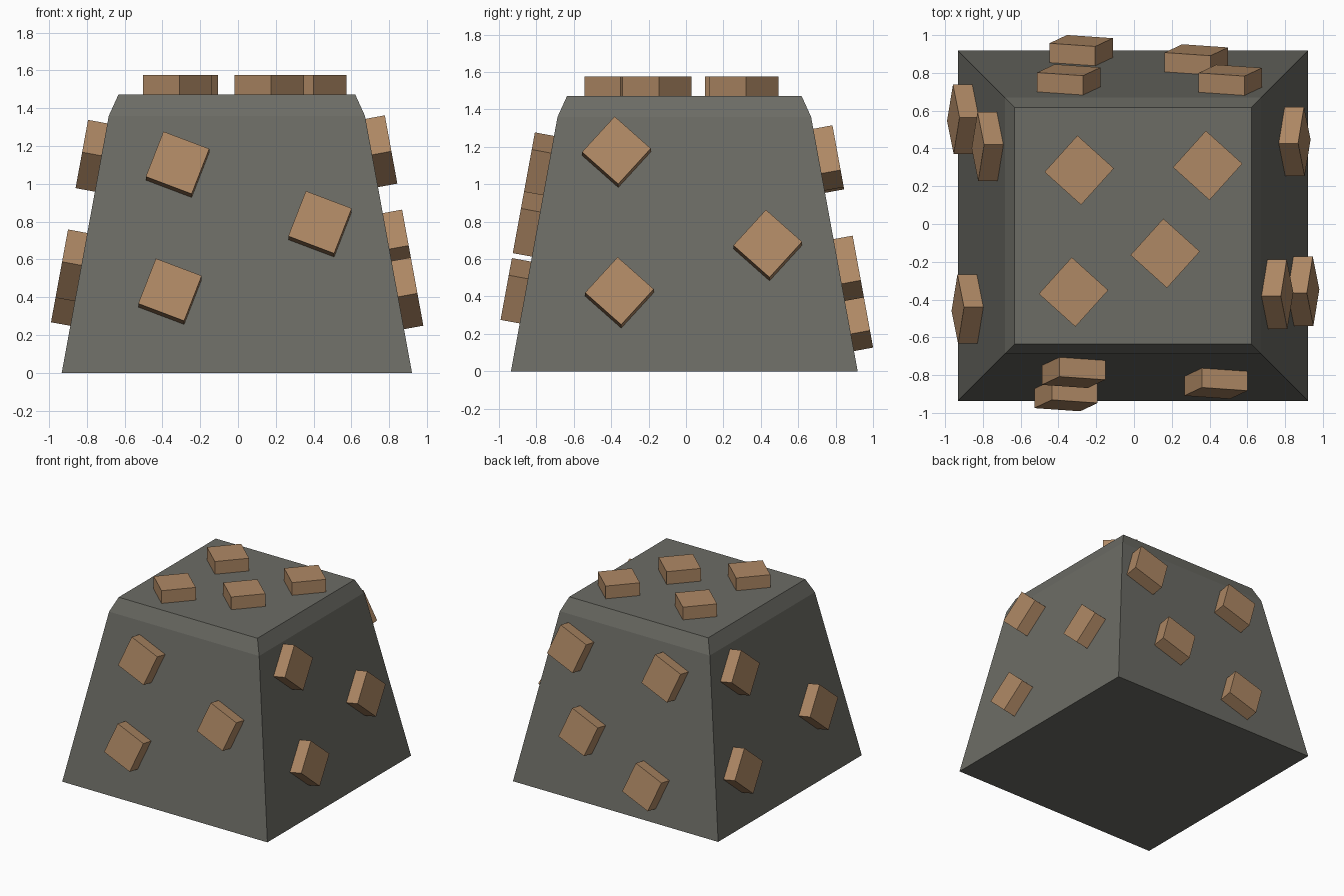
import bpy, bmesh
from math import radians, atan, sin, pi
from mathutils import Matrix, Vector

if "Cube" in bpy.data.objects:
    bpy.data.objects.remove(bpy.data.objects["Cube"])

CX, CY = -0.006, -0.009
BASE, SHOULDER, TOP = 0.927, 0.678, 0.627      # half widths
Z_SHOULDER, Z_TOP = 1.36, 1.472
SLOPE = (BASE - SHOULDER) / Z_SHOULDER
TILT = atan(SLOPE)
SIDE, OUT, SUNK = 0.26, 0.104, 0.04            # block size, height, embed depth


def material(name, color):
    m = bpy.data.materials.new(name)
    m.diffuse_color = (*color, 1)
    m.use_nodes = True
    m.node_tree.nodes["Principled BSDF"].inputs["Base Color"].default_value = m.diffuse_color
    return m


def add_object(name, bm, mat):
    bmesh.ops.recalc_face_normals(bm, faces=bm.faces)
    me = bpy.data.meshes.new(name)
    bm.to_mesh(me)
    bm.free()
    me.materials.append(mat)
    ob = bpy.data.objects.new(name, me)
    bpy.context.collection.objects.link(ob)
    return ob


stone = material("dark_stone", (0.15, 0.15, 0.13))
clay = material("tan_clay", (0.43, 0.25, 0.13))

# Tapered body with a chamfered top rim
bm = bmesh.new()
rings = []
for h, z in ((BASE, 0), (SHOULDER, Z_SHOULDER), (TOP, Z_TOP)):
    rings.append([bm.verts.new((CX + h * sx, CY + h * sy, z))
                  for sx, sy in ((-1, -1), (1, -1), (1, 1), (-1, 1))])
for low, high in zip(rings, rings[1:]):
    for i in range(4):
        j = (i + 1) % 4
        bm.faces.new((low[i], low[j], high[j], high[i]))
bm.faces.new(rings[0][::-1])
bm.faces.new(rings[-1])
add_object("tapered_body", bm, stone)


def block(name, matrix):
    bm = bmesh.new()
    shape = (Matrix.Translation((0, 0, (OUT - SUNK) / 2))
             @ Matrix.Diagonal((SIDE, SIDE, OUT + SUNK, 1)))
    bmesh.ops.create_cube(bm, size=1, matrix=matrix @ shape)
    add_object(name, bm, clay)


# Blocks on the flat top
for i, (x, y) in enumerate(((-0.29, 0.285), (0.39, 0.31), (0.165, -0.155), (-0.32, -0.36))):
    block(f"top_block_{i + 1}", Matrix.Translation((x, y, Z_TOP))
          @ Matrix.Rotation(radians(-42), 4, 'Z'))

# Blocks on the sloped sides: (offset to the right seen from outside, outer height)
sides = (
    ("front", -21, ((-0.314, 1.112), (0.44, 0.797), (-0.354, 0.44))),
    ("right", -42, ((-0.363, 1.182), (0.446, 0.683), (-0.347, 0.43))),
    ("back", -21, ((0.339, 1.138), (0.274, 0.292), (-0.336, 0.56), (-0.516, 1.15))),
    ("left", -42, ((-0.419, 1.158), (0.441, 0.578), (-0.564, 0.448))),
)
for k, (side, spin, spots) in enumerate(sides):
    turn = Matrix.Translation((CX, CY, 0)) @ Matrix.Rotation(k * pi / 2, 4, 'Z')
    for i, (u, z) in enumerate(spots):
        zs = z - OUT * sin(TILT)
        block(f"{side}_block_{i + 1}",
              turn @ Matrix.Translation((u, -(BASE - SLOPE * zs), zs))
              @ Matrix.Rotation(pi / 2 - TILT, 4, 'X')
              @ Matrix.Rotation(radians(spin), 4, 'Z'))
